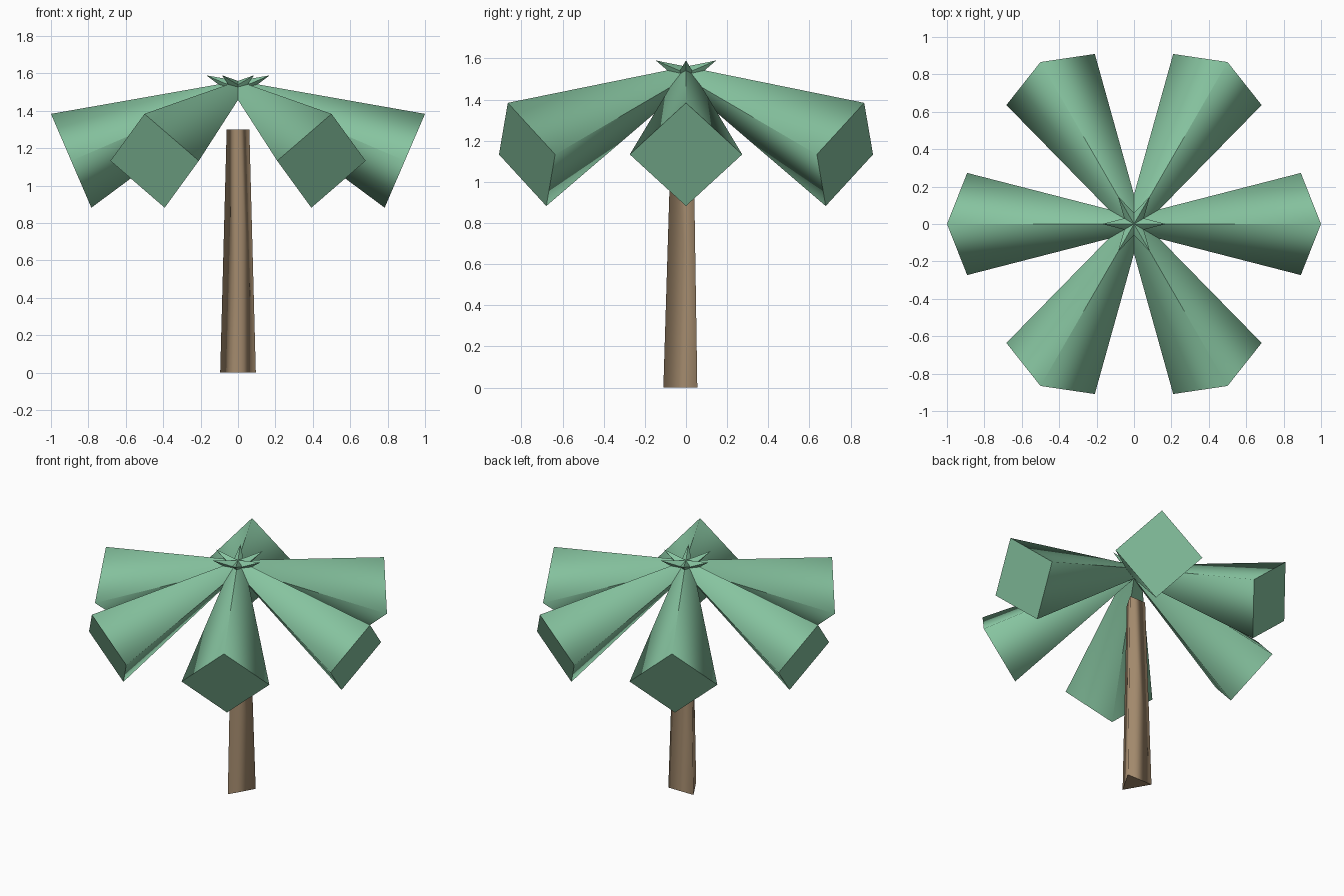
import bpy
import bmesh
from math import radians, atan2
from mathutils import Matrix, Vector

cube = bpy.data.objects.get("Cube")
if cube:
    bpy.data.objects.remove(cube, do_unlink=True)


def make_material(name, rgb):
    mat = bpy.data.materials.new(name)
    mat.use_nodes = True
    colour = (*rgb, 1.0)
    mat.diffuse_color = colour
    mat.node_tree.nodes["Principled BSDF"].inputs["Base Color"].default_value = colour
    return mat


def tapered_prism(name, sides, bottom, top, length, matrix, mat):
    """Few-sided cone with rounded shading on its sides and flat ends."""
    bm = bmesh.new()
    bmesh.ops.create_cone(bm, cap_ends=True, segments=sides, radius1=bottom,
                          radius2=top, depth=length)
    bmesh.ops.remove_doubles(bm, verts=bm.verts, dist=1e-5)
    bmesh.ops.recalc_face_normals(bm, faces=bm.faces)
    mesh = bpy.data.meshes.new(name)
    bm.to_mesh(mesh)
    bm.free()
    mesh.materials.append(mat)
    mesh.shade_smooth()

    # Sides blend around the rim; ends and the pointed tip keep the face normal
    slope = (bottom - top) / length
    normals = [None] * len(mesh.loops)
    for face in mesh.polygons:
        is_end = abs(face.normal.z) > 0.9
        for i in face.loop_indices:
            co = mesh.vertices[mesh.loops[i].vertex_index].co
            radial = Vector((co.x, co.y, 0))
            if is_end or radial.length < 1e-4:
                normals[i] = face.normal.copy()
            else:
                radial.normalize()
                normals[i] = (radial + Vector((0, 0, slope))).normalized()
    mesh.normals_split_custom_set(normals)

    obj = bpy.data.objects.new(name, mesh)
    obj.matrix_world = matrix
    bpy.context.collection.objects.link(obj)
    return obj


leaf_green = make_material("leaf_green", (0.24, 0.55, 0.35))
bark_brown = make_material("bark_brown", (0.36, 0.25, 0.15))

# Three-sided trunk with one edge facing the front
TRUNK = 1.3
tapered_prism("trunk", 3, 0.11, 0.07, TRUNK,
              Matrix.Translation((0, 0, TRUNK / 2)) @ Matrix.Rotation(radians(180), 4, "Z"),
              bark_brown)

# Six drooping four-sided fronds whose points cross over the centre
tip = Vector((-0.17, 0, 1.59))
end = Vector((0.892, 0, 1.133))
span = end - tip
tilt = atan2(span.x, -span.z)
place = Matrix.Translation((tip + end) / 2) @ Matrix.Rotation(-tilt, 4, "Y")
for k in range(6):
    tapered_prism(f"frond_{k + 1}", 4, 0.273, 0, span.length,
                  Matrix.Rotation(radians(60 * k), 4, "Z") @ place, leaf_green)
